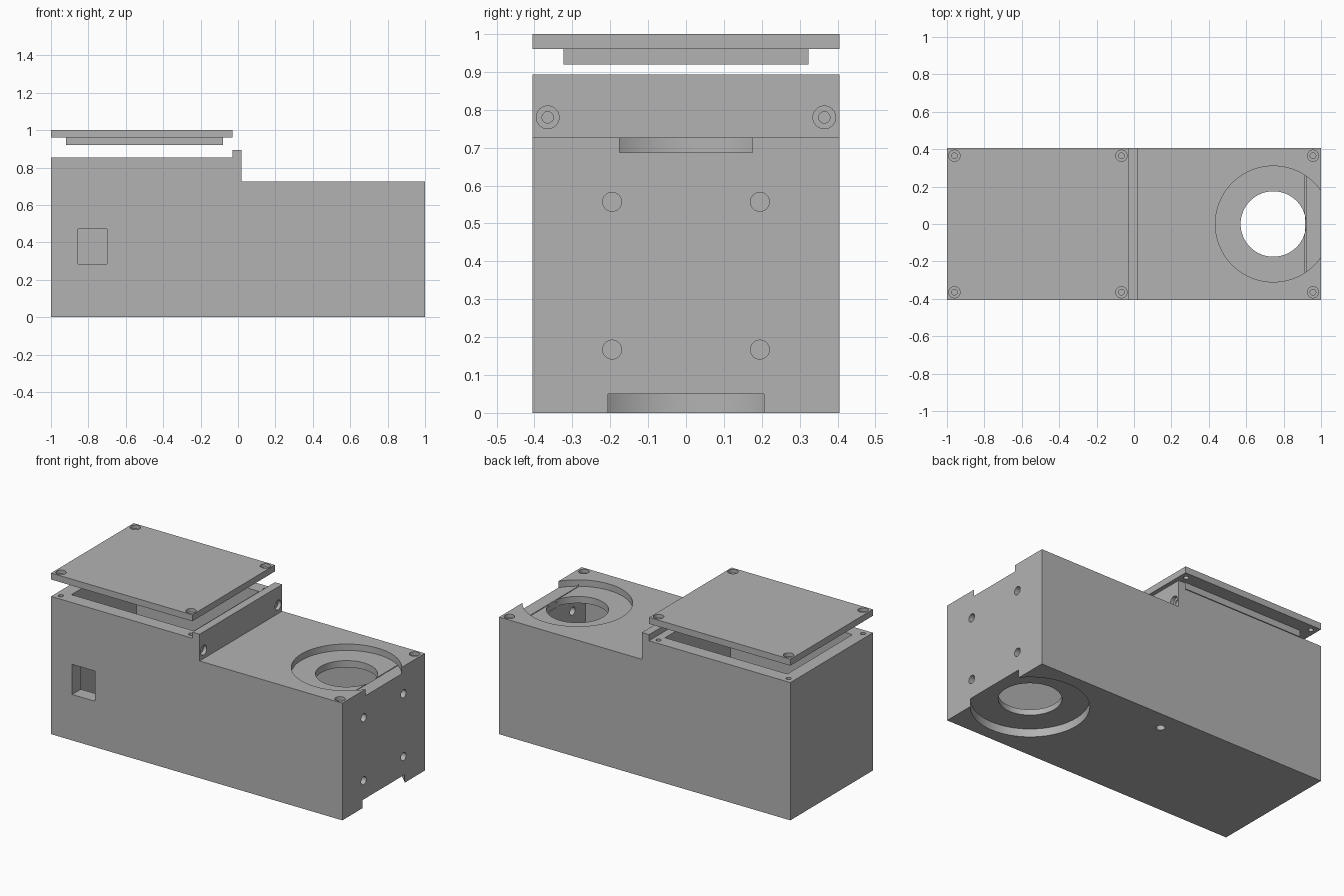
import bpy, bmesh, math
from mathutils import Matrix, Vector

old = bpy.data.objects.get("Cube")
if old:
    bpy.data.objects.remove(old, do_unlink=True)

grey = bpy.data.materials.new("plain grey")
grey.use_nodes = True
COLOR = (0.45, 0.45, 0.45, 1)
grey.diffuse_color = COLOR
grey.node_tree.nodes["Principled BSDF"].inputs["Base Color"].default_value = COLOR


def make(name, bm):
    bmesh.ops.recalc_face_normals(bm, faces=bm.faces)
    mesh = bpy.data.meshes.new(name)
    bm.to_mesh(mesh)
    bm.free()
    mesh.materials.append(grey)
    obj = bpy.data.objects.new(name, mesh)
    bpy.context.collection.objects.link(obj)
    return obj


def box(name, x0, x1, half_y, z0, z1, mid_y=0):
    bm = bmesh.new()
    bmesh.ops.create_cube(bm, size=1)
    bmesh.ops.scale(bm, vec=(x1 - x0, 2 * half_y, z1 - z0), verts=bm.verts)
    bmesh.ops.translate(bm, vec=((x0 + x1) / 2, mid_y, (z0 + z1) / 2), verts=bm.verts)
    return make(name, bm)


def rod(name, start, end, radius, sides=32):
    a, b = Vector(start), Vector(end)
    bm = bmesh.new()
    turn = (b - a).to_track_quat('Z', 'Y').to_matrix().to_4x4()
    bmesh.ops.create_cone(bm, cap_ends=True, segments=sides, radius1=radius, radius2=radius,
                          depth=(b - a).length, matrix=Matrix.Translation((a + b) / 2) @ turn)
    return make(name, bm)


def combine(target, tool, operation='DIFFERENCE'):
    mod = target.modifiers.new("cut", 'BOOLEAN')
    mod.operation, mod.solver, mod.object = operation, 'EXACT', tool
    graph = bpy.context.evaluated_depsgraph_get()
    mesh = bpy.data.meshes.new_from_object(target.evaluated_get(graph))
    target.modifiers.clear()
    target.data = mesh
    bpy.data.objects.remove(tool, do_unlink=True)


def counterbore(target, surface, inward, depth):
    """Wide screw-head seat followed by a narrow shank hole."""
    p, d = Vector(surface), Vector(inward)
    combine(target, rod("cutter", p - d * 0.02, p + d * 0.022, 0.03))
    combine(target, rod("cutter", p, p + d * depth, 0.015))


W = 0.405       # half width of the housing
SCREW_Y = 0.365

# Stepped housing from its side profile
bm = bmesh.new()
profile = [(-1, 0), (1, 0), (1, 0.727), (0.02, 0.727), (0.02, 0.893),
           (-0.03, 0.893), (-0.03, 0.855), (-1, 0.855)]
face = bm.faces.new([bm.verts.new((x, -W, z)) for x, z in profile])
ext = bmesh.ops.extrude_face_region(bm, geom=[face])
bmesh.ops.translate(bm, vec=(0, 2 * W, 0),
                    verts=[v for v in ext["geom"] if isinstance(v, bmesh.types.BMVert)])
housing = make("housing", bm)

# Inner chambers, open at the top left
combine(housing, box("cutter", -0.92, -0.08, 0.32, 0.085, 0.95))
combine(housing, box("cutter", 0.02, 0.915, 0.32, 0.085, 0.645))

# Round seats and ports, top and bottom
combine(housing, rod("cutter", (0.745, 0, 0.687), (0.745, 0, 0.8), 0.31, 96))
combine(housing, rod("cutter", (0.745, 0, -0.1), (0.745, 0, 0.05), 0.328, 96))
combine(housing, rod("cutter", (0.745, 0, 0.64), (0.745, 0, 0.75), 0.175, 64))
combine(housing, rod("cutter", (0.745, 0, -0.1), (0.745, 0, 0.09), 0.175, 64))
combine(housing, box("cutter", 0.914, 0.919, 0.258, 0.672, 0.7))

# Front window and drain hole
combine(housing, box("cutter", -0.855, -0.70, 0.07, 0.285, 0.472, -0.38))
combine(housing, rod("cutter", (0.05, 0.285, -0.05), (0.05, 0.285, 0.1), 0.025))

# Mounting and screw holes
for side in (-1, 1):
    y = side * SCREW_Y
    for z in (0.167, 0.557):
        combine(housing, rod("cutter", (0.88, side * 0.195, z), (1.05, side * 0.195, z), 0.025))
    counterbore(housing, (0.957, y, 0.727), (0, 0, -1), 0.12)
    counterbore(housing, (0.02, y, 0.78), (-1, 0, 0), 0.06)
    for x in (-0.96, -0.067):
        combine(housing, rod("cutter", (x, y, 0.75), (x, y, 0.9), 0.015))

# Raised lid with a locating lip
lid = box("lid", -1, -0.03, W, 0.96, 1.0)
combine(lid, box("lip", -0.92, -0.08, 0.323, 0.92, 0.97), 'UNION')
for side in (-1, 1):
    for x in (-0.96, -0.067):
        counterbore(lid, (x, side * SCREW_Y, 1.0), (0, 0, -1), 0.06)

# Smooth bores, sharp edges
bpy.ops.object.select_all(action='DESELECT')
for obj in (housing, lid):
    obj.select_set(True)
    bpy.context.view_layer.objects.active = obj
bpy.ops.object.shade_smooth_by_angle(angle=math.radians(30))
